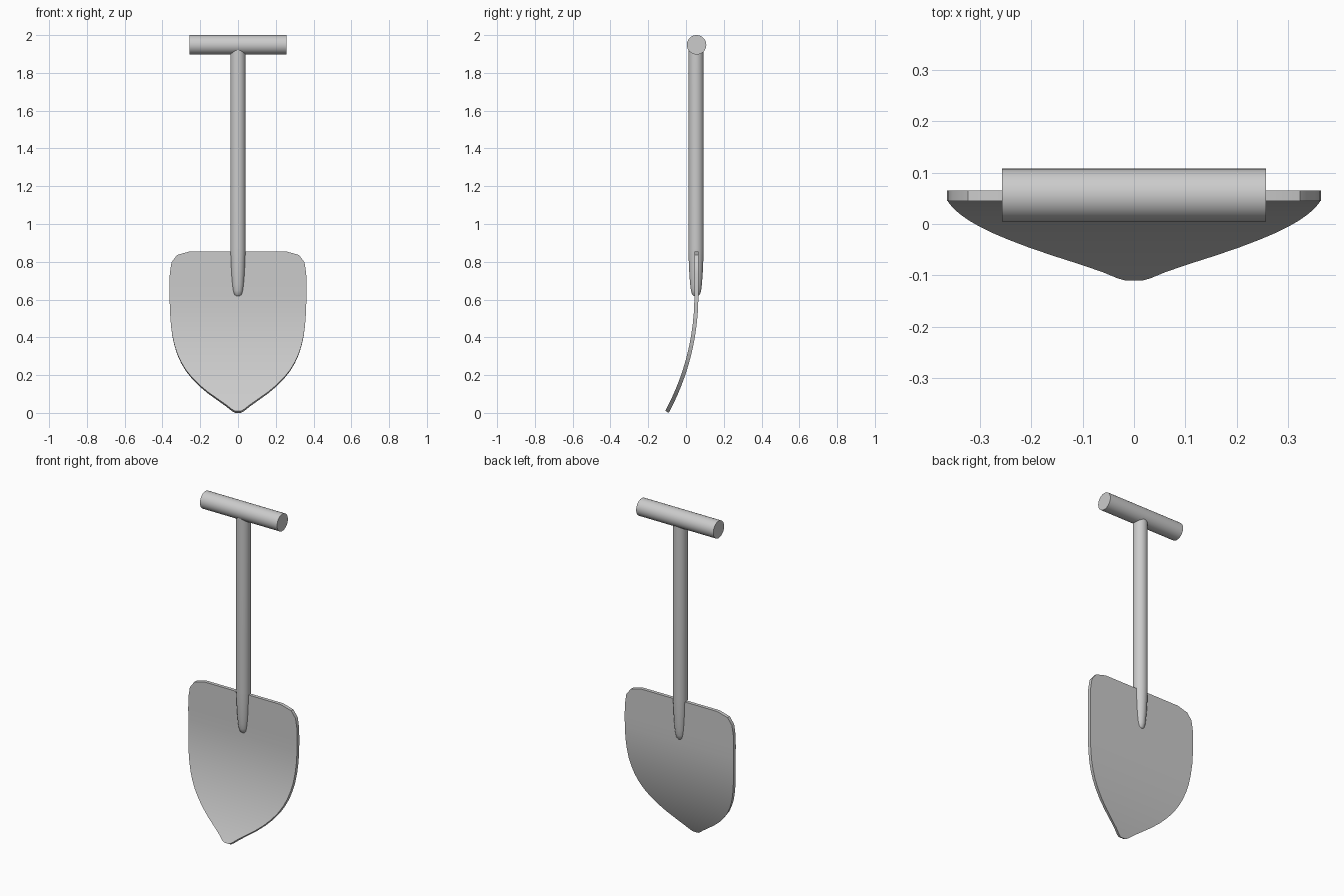
import bpy, bmesh, math

if "Cube" in bpy.data.objects:
    bpy.data.objects.remove(bpy.data.objects["Cube"])

AXIS_Y = 0.055


def finish(name, bm, angle=35):
    bmesh.ops.recalc_face_normals(bm, faces=bm.faces[:])
    mesh = bpy.data.meshes.new(name)
    bm.to_mesh(mesh)
    bm.free()
    ob = bpy.data.objects.new(name, mesh)
    bpy.context.collection.objects.link(ob)
    bpy.ops.object.select_all(action='DESELECT')
    ob.select_set(True)
    bpy.context.view_layer.objects.active = ob
    bpy.ops.object.shade_smooth_by_angle(angle=math.radians(angle))
    return ob


def lathe(name, profile, sides=32):
    # rings of (radius, height) around z, capped at both ends
    bm = bmesh.new()
    rings = [[bm.verts.new((r * math.cos(2 * math.pi * i / sides),
                            r * math.sin(2 * math.pi * i / sides), z))
              for i in range(sides)] for r, z in profile]
    for a, b in zip(rings, rings[1:]):
        for i in range(sides):
            j = (i + 1) % sides
            bm.faces.new((a[i], a[j], b[j], b[i]))
    bm.faces.new(rings[0])
    bm.faces.new(rings[-1])
    return finish(name, bm)


# Shaft with a tapered, rounded socket end
shaft = lathe("shaft", [(0.013, 0.619), (0.021, 0.627), (0.027, 0.648), (0.031, 0.68),
                        (0.035, 0.73), (0.038, 0.79), (0.0405, 0.87), (0.0405, 1.94)])
shaft.location = (0, AXIS_Y - 0.002, 0)

# Crossbar grip
grip = lathe("grip", [(0.0515, -0.257), (0.0515, 0.257)])
grip.rotation_euler = (0, math.pi / 2, 0)
grip.location = (0, AXIS_Y + 0.001, 1.9485)

# Blade: half widths by height, curved forward below the socket
outline = [(0.016, 0.0055), (0.032, 0.014), (0.062, 0.038), (0.106, 0.069), (0.158, 0.106),
           (0.205, 0.145), (0.245, 0.186), (0.277, 0.226), (0.302, 0.268), (0.322, 0.312),
           (0.337, 0.36), (0.348, 0.41), (0.355, 0.465), (0.36, 0.53), (0.362, 0.60),
           (0.363, 0.67), (0.361, 0.74), (0.352, 0.797), (0.323, 0.836), (0.255, 0.855)]
BEND_Z, BEND_R = 0.62, 1.29


def blade_y(z):
    d = max(0, BEND_Z - z)
    return AXIS_Y - BEND_R + math.sqrt(BEND_R ** 2 - d * d)


bm = bmesh.new()
rows = [[bm.verts.new((s * w, blade_y(z), z)) for s in (-1, 1)] for w, z in outline]
for a, b in zip(rows, rows[1:]):
    bm.faces.new((a[0], a[1], b[1], b[0]))
blade = finish("blade", bm, 30)
solid = blade.modifiers.new("thickness", 'SOLIDIFY')
solid.thickness = 0.021
solid.offset = 0
bpy.ops.object.modifier_apply(modifier=solid.name)
bpy.ops.object.shade_smooth_by_angle(angle=math.radians(30))
